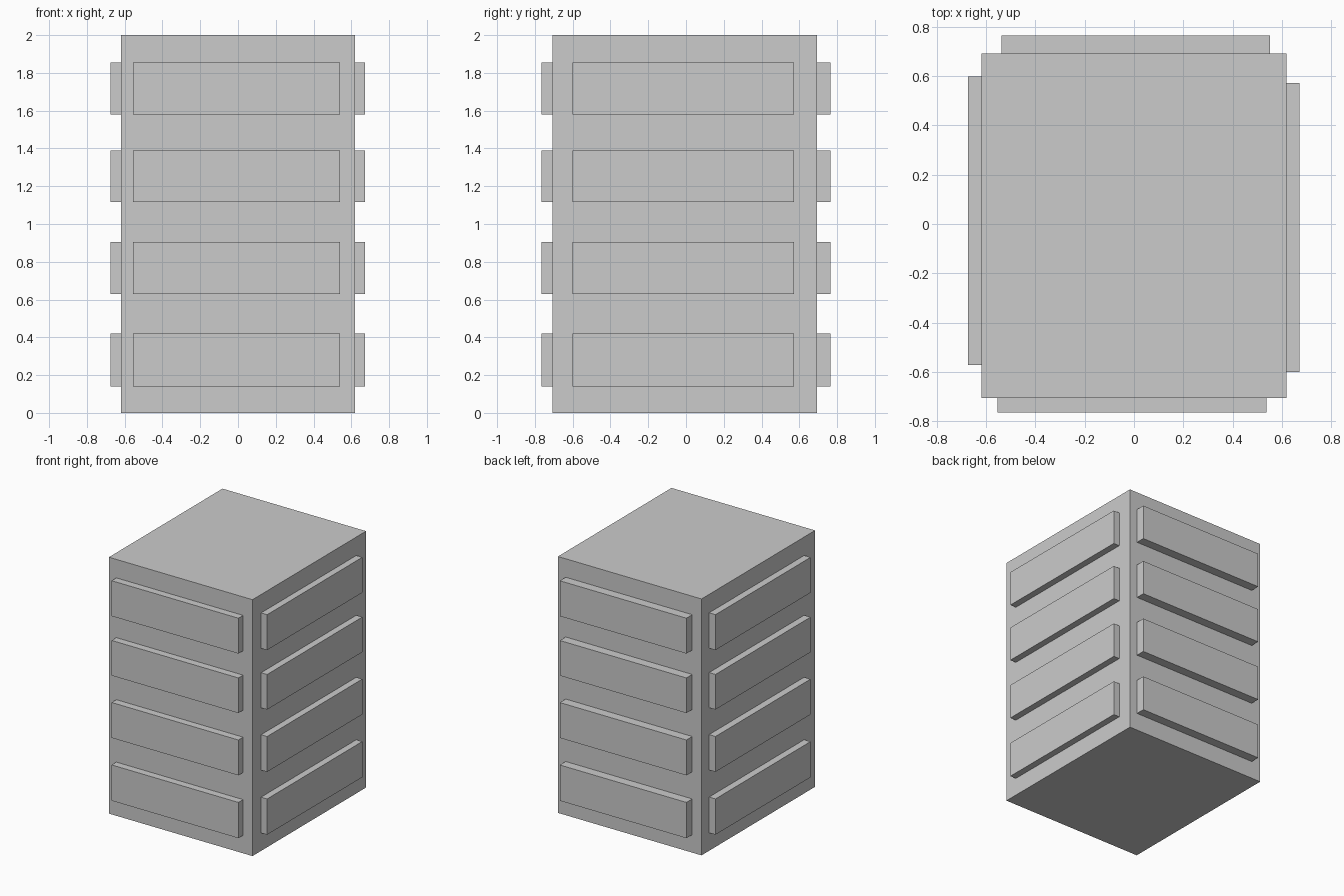
import bpy

if "Cube" in bpy.data.objects:
    bpy.data.objects.remove(bpy.data.objects["Cube"])


def box(name, lo, hi):
    """Axis-aligned box between two corners."""
    bpy.ops.mesh.primitive_cube_add(size=1, location=[(a + b) / 2 for a, b in zip(lo, hi)])
    ob = bpy.context.object
    ob.name = name
    ob.scale = [b - a for a, b in zip(lo, hi)]
    bpy.ops.object.transform_apply(location=False, rotation=False, scale=True)
    return ob


# Main block
X0, X1, Y0, Y1 = -0.619, 0.62, -0.707, 0.693
box("tower_body", (X0, Y0, 0), (X1, Y1, 2))

# Four rows of raised window bands, one on each side
EMBED = 0.005
rows = [(0.14, 0.419), (0.63, 0.906), (1.116, 1.39), (1.58, 1.856)]
for i, (z0, z1) in enumerate(rows, 1):
    box(f"front_band_{i}", (-0.555, -0.765, z0), (0.539, Y0 + EMBED, z1))
    box(f"back_band_{i}", (-0.539, Y1 - EMBED, z0), (0.553, 0.765, z1))
    box(f"right_band_{i}", (X1 - EMBED, -0.601, z0), (0.672, 0.572, z1))
    box(f"left_band_{i}", (-0.674, -0.572, z0), (X0 + EMBED, 0.599, z1))
